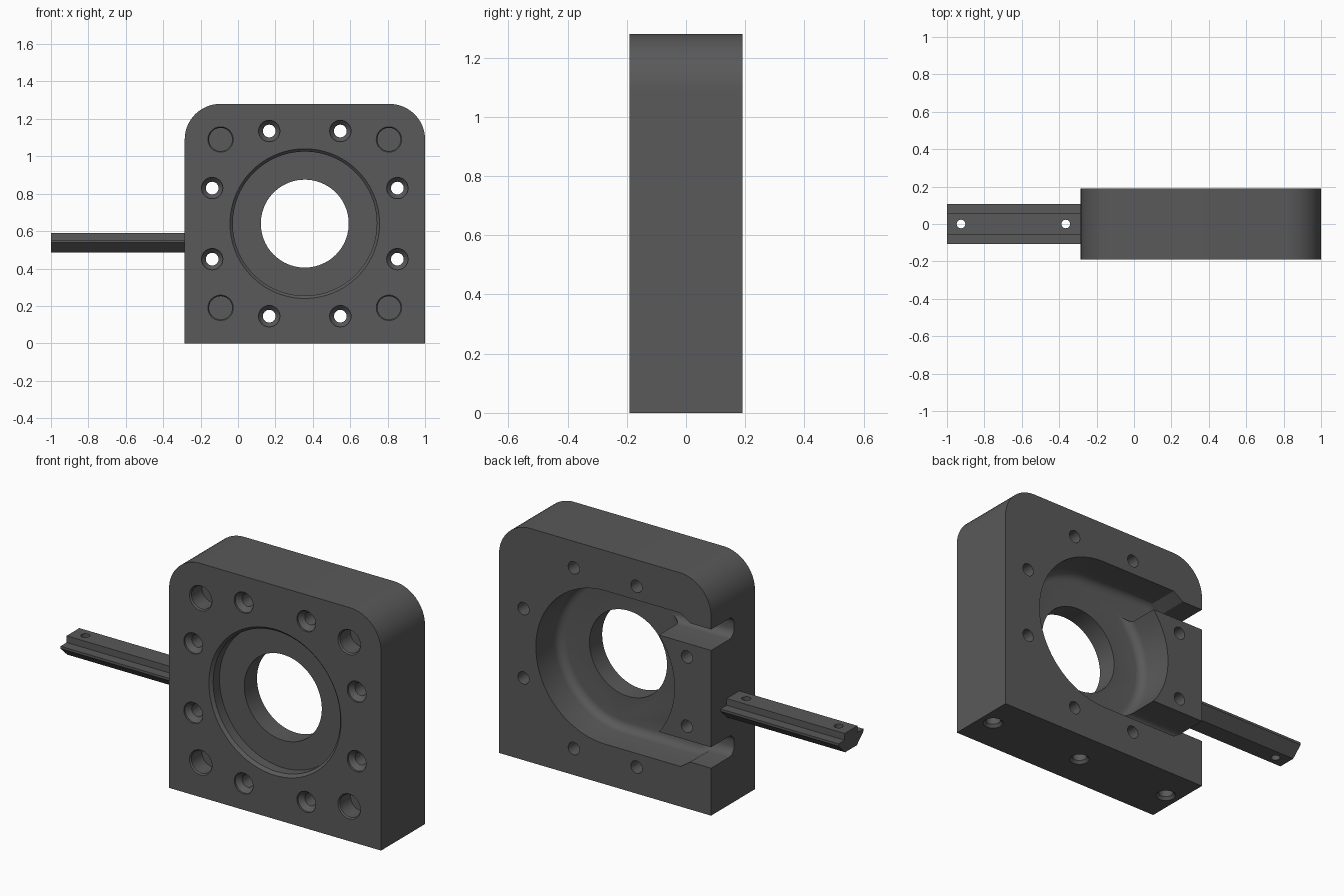
import bpy, bmesh
from math import sin, cos, pi, asin
from mathutils import Matrix, Vector

cube = bpy.data.objects.get("Cube")
if cube:
    bpy.data.objects.remove(cube)

CX, CZ = 0.357, 0.64       # bore centre
FRONT, BACK = -0.19, 0.19
SIDE = -0.285              # block face that carries the rail

metal = bpy.data.materials.new("dark grey metal")
metal.use_nodes = True
metal.diffuse_color = (0.1, 0.1, 0.1, 1)
metal.node_tree.nodes["Principled BSDF"].inputs["Base Color"].default_value = (0.1, 0.1, 0.1, 1)


def make(name, bm):
    bmesh.ops.recalc_face_normals(bm, faces=bm.faces)
    mesh = bpy.data.meshes.new(name)
    bm.to_mesh(mesh)
    bm.free()
    mesh.materials.append(metal)
    ob = bpy.data.objects.new(name, mesh)
    bpy.context.collection.objects.link(ob)
    return ob


def arc(cx, cy, r, a0, a1, n):
    """Points along an arc, angles in radians."""
    return [(cx + r * cos(a0 + (a1 - a0) * i / n), cy + r * sin(a0 + (a1 - a0) * i / n))
            for i in range(n + 1)]


def prism(name, pts, to3d, shift, fillet=0):
    """Extrude a profile; optionally round the edges of the starting end."""
    bm = bmesh.new()
    base = bm.faces.new([bm.verts.new(to3d(a, b)) for a, b in pts])
    rim = list(base.edges)
    top = bmesh.ops.extrude_face_region(bm, geom=[base], use_keep_orig=True)
    bmesh.ops.translate(bm, vec=shift, verts=[v for v in top["geom"] if isinstance(v, bmesh.types.BMVert)])
    bmesh.ops.recalc_face_normals(bm, faces=bm.faces)
    if fillet:
        bmesh.ops.bevel(bm, geom=rim, offset=fillet, segments=5, profile=0.5,
                        affect='EDGES', clamp_overlap=False)
    return make(name, bm)


def drill(profile, pos, direction, n=40):
    """Turned cutter: profile is (depth, radius) pairs along a direction."""
    bm = bmesh.new()
    rings = [[bm.verts.new((r * cos(2 * pi * i / n), r * sin(2 * pi * i / n), d)) for i in range(n)]
             for d, r in profile]
    for a, b in zip(rings, rings[1:]):
        for i in range(n):
            j = (i + 1) % n
            bm.faces.new((a[i], a[j], b[j], b[i]))
    bm.faces.new(rings[0])
    bm.faces.new(rings[-1])
    turn = Vector((0, 0, 1)).rotation_difference(Vector(direction)).to_matrix().to_4x4()
    bmesh.ops.transform(bm, matrix=Matrix.Translation(pos) @ turn, verts=bm.verts)
    return make("cutter", bm)


def cut(ob, cutters):
    """Subtract the cutters and remove them."""
    for c in cutters:
        c.hide_render = True
        m = ob.modifiers.new("cut", 'BOOLEAN')
        m.operation, m.solver, m.object = 'DIFFERENCE', 'EXACT', c
    bpy.context.view_layer.update()
    done = bpy.data.meshes.new_from_object(ob.evaluated_get(bpy.context.evaluated_depsgraph_get()))
    ob.modifiers.clear()
    ob.data = done
    for c in cutters:
        bpy.data.objects.remove(c)


def smooth(ob):
    bpy.ops.object.select_all(action='DESELECT')
    ob.select_set(True)
    bpy.context.view_layer.objects.active = ob
    bpy.ops.object.shade_smooth_by_angle(angle=pi / 6)


# Housing block with rounded upper corners
R = 0.19
outline = [(SIDE, 0), (1, 0)]
outline += arc(1 - R, 1.28 - R, R, 0, pi / 2, 16)
outline += arc(SIDE + R, 1.28 - R, R, pi / 2, pi, 16)
housing = prism("housing_block", outline, lambda x, z: (x, FRONT, z), (0, BACK - FRONT, 0))

# Rear pocket: round chamber with two outlet slots around an island
RP, SLOT_IN, SLOT_OUT = 0.42, 0.265, 0.38
lower = [(-0.457, -RP), (-0.517, -SLOT_OUT), (-0.75, -SLOT_OUT), (-0.75, -SLOT_IN)]
tip = asin(SLOT_IN / RP)
chamber = arc(0, 0, RP, pi / 2, -pi / 2, 40) + lower
chamber += arc(0, 0, RP, pi + tip, pi - tip, 18)
chamber += [(u, -w) for u, w in reversed(lower)]
pocket = prism("cutter", chamber, lambda u, w: (CX + u, -0.01, CZ + w), (0, 0.3, 0), fillet=0.045)

# Front recess, through bore, screw holes and blind corner holes
INTO = (0, 1, 0)
cutters = [pocket, drill([(-0.05, 0.4), (0, 0.4), (0.015, 0.385), (0.07, 0.385)],
                         (CX, FRONT, CZ), INTO, 96),
           drill([(-0.05, 0.235), (0.3, 0.235)], (CX, FRONT, CZ), INTO, 80)]
for sx in (-1, 1):
    for sz in (-1, 1):
        for dx, dz in ((0.19, 0.495), (0.495, 0.19)):
            cutters.append(drill([(-0.02, 0.057), (0.01, 0.057), (0.035, 0.034), (0.5, 0.034)],
                                 (CX + sx * dx, FRONT, CZ + sz * dz), INTO, 32))
        cutters.append(drill([(-0.02, 0.068), (0, 0.068), (0.008, 0.062), (0.1, 0.062)],
                             (CX + sx * 0.45, FRONT, CZ + sz * 0.45), INTO))

# Mounting holes in the underside
for dx in (-0.565, 0, 0.565):
    cutters.append(drill([(-0.02, 0.05), (0, 0.05), (0.015, 0.037), (0.15, 0.037)],
                         (CX + dx, 0, 0), (0, 0, 1), 32))
cut(housing, cutters)
smooth(housing)

# Side rail with dovetail section and two vertical holes
half = [(0.055, 0.59), (0.055, 0.553), (0.108, 0.553), (0.108, 0.54), (0.05, 0.485)]
section = half + [(-y, z) for y, z in reversed(half)]
rail = prism("side_rail", section, lambda y, z: (-1, y, z), (SIDE + 1, 0, 0))
cut(rail, [drill([(0, 0.023), (0.4, 0.023)], (x, 0, 0.35), (0, 0, 1), 24) for x in (-0.925, -0.365)])
smooth(rail)
